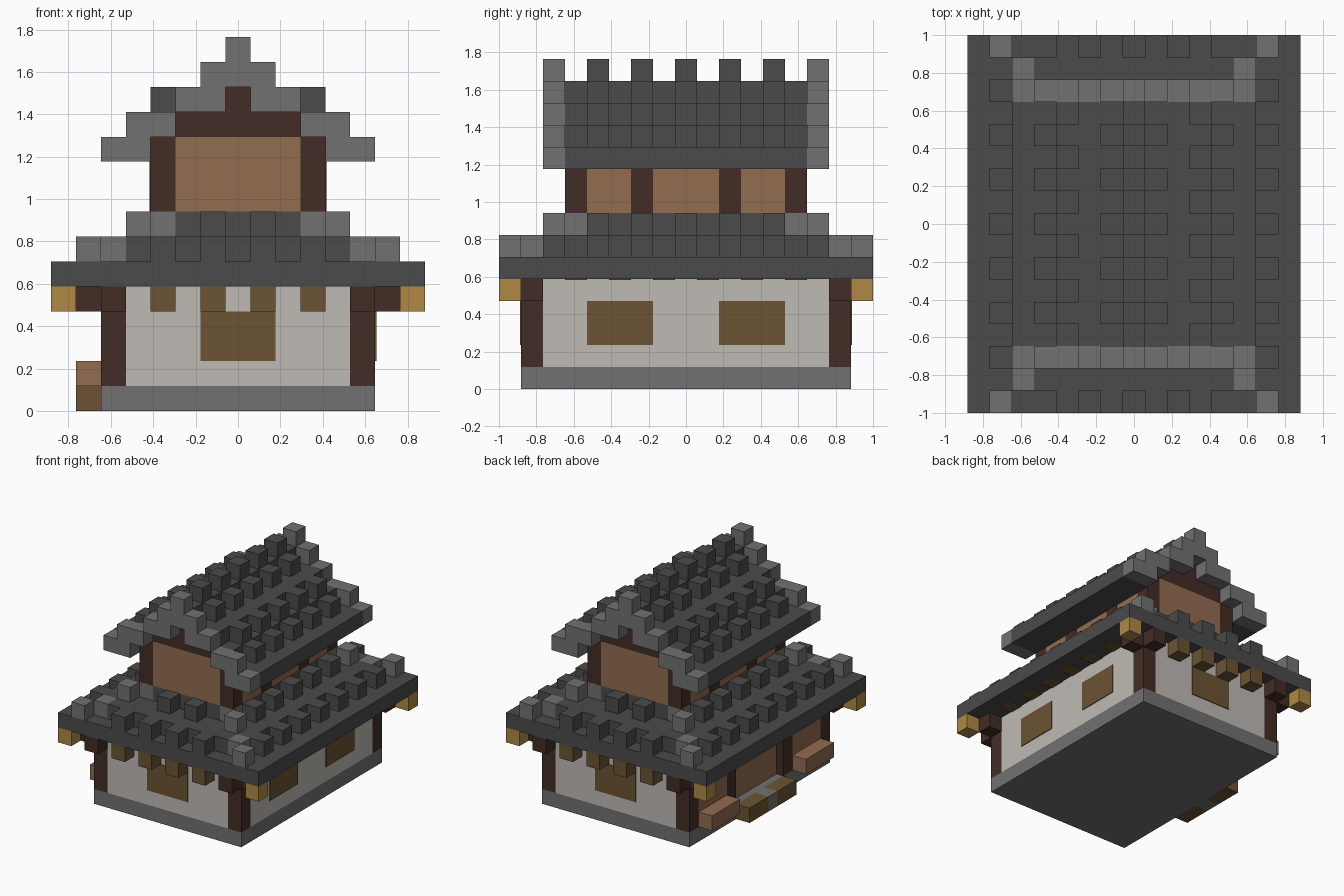
import bpy
import bmesh

cube = bpy.data.objects.get("Cube")
if cube:
    bpy.data.objects.remove(cube, do_unlink=True)

U = 2 / 17  # size of one block


def material(name, r, g, b):
    m = bpy.data.materials.new(name)
    m.use_nodes = True
    m.diffuse_color = (r, g, b, 1)
    m.node_tree.nodes["Principled BSDF"].inputs["Base Color"].default_value = (r, g, b, 1)
    return m


STONE = material("stone grey", 0.165, 0.165, 0.165)
TILE = material("dark roof tile", 0.07, 0.07, 0.07)
TIMBER = material("dark timber", 0.055, 0.026, 0.018)
PLANK = material("light brown plank", 0.29, 0.15, 0.08)
OAK = material("olive brown wood", 0.147, 0.087, 0.033)
GOLD = material("gold", 0.43, 0.25, 0.06)
PLASTER = material("white plaster", 0.52, 0.49, 0.46)


def part(name, mat, boxes):
    """One object from boxes (x0, x1, y0, y1, z0, z1) measured in blocks."""
    bm = bmesh.new()
    for x0, x1, y0, y1, z0, z1 in boxes:
        made = bmesh.ops.create_cube(bm, size=1)
        for v in made["verts"]:
            v.co.x = (x1 if v.co.x > 0 else x0) * U
            v.co.y = (y1 if v.co.y > 0 else y0) * U
            v.co.z = (z1 if v.co.z > 0 else z0) * U
    mesh = bpy.data.meshes.new(name)
    bm.to_mesh(mesh)
    bm.free()
    mesh.materials.append(mat)
    obj = bpy.data.objects.new(name, mesh)
    bpy.context.collection.objects.link(obj)
    return obj


def block(x, y, z, h=1):
    return (x - .5, x + .5, y - .5, y + .5, z, z + h)


def slab(hx, hy, z, h=1):
    return (-hx, hx, -hy, hy, z, z + h)


def four(x, y, z, h=1):
    """A block mirrored to all four corners."""
    return [block(sx * x, sy * y, z, h) for sx in (-1, 1) for sy in (-1, 1)]


def both_x(x0, x1, y0, y1, z0, z1):
    return [(x0, x1, y0, y1, z0, z1), (-x1, -x0, y0, y1, z0, z1)]


def both_y(x0, x1, y0, y1, z0, z1):
    return [(x0, x1, y0, y1, z0, z1), (x0, x1, -y1, -y0, z0, z1)]


# Ground floor
part("foundation", STONE, [slab(5.5, 7.5, 0)])
part("plaster_walls", PLASTER, [slab(4.5, 7.5, 1, 4), (4.5, 5.5, -6.5, 6.5, 1, 5)])
part("corner_posts", TIMBER, four(5, 7, 1, 4))
T = 0.05
part("end_windows", OAK, both_y(-1.5, 1.5, 7.5, 7.5 + T, 2, 4))
part("side_windows", OAK, both_y(5.5, 5.5 + T, 1.5, 4.5, 2, 4))

# Shop side with benches, door and steps
part("shop_posts", TIMBER, [block(-5, y, 1, 4) for y in (-3, 3)])
part("shop_panels", PLANK, both_y(-5.5, -4.5, 3.5, 6.5, 1, 5))
part("door_panel", PLANK, [(-5, -4.5, -2.5, 2.5, 1, 5)])
part("benches", PLANK, both_y(-6.5, -5.5, 3.5, 6.5, 1, 2))
part("wooden_steps", OAK, both_y(-6.5, -5.5, .5, 2.5, 0, 1))
part("stone_step", STONE, [block(-6, 0, 0)])

# Brackets and rafters under the eaves
part("corner_brackets", TIMBER, four(6, 7, 4) + four(5, 8, 4))
part("corner_ornaments", GOLD, four(7, 8, 4))
part("rafters", OAK, four(1, 8, 4) + four(3, 8, 4))
soffit = []
for y in range(-5, 6, 2):
    soffit += both_x(5.5, 6.5, y - .5, y + .5, 5 - T, 5)
part("soffit_plates", OAK, soffit)

# Lower roof: stepped slabs, studs and diagonal hip stones
part("lower_roof", TILE, [
    slab(7.5, 8.5, 5),
    slab(5.5, 6.5, 6), *both_y(-4.5, 4.5, 6.5, 7.5, 6, 7),
    slab(3.5, 4.5, 7), *both_y(-2.5, 2.5, 4.5, 5.5, 7, 8)])
studs = four(1, 8, 6) + four(3, 8, 6) + four(1, 6, 7)
for s in (-1, 1):
    studs += [block(s * 6, y, 6) for y in range(-6, 7, 2)]
    studs += [block(s * 4, y, 7) for y in range(-4, 5, 2)]
part("lower_roof_studs", TILE, studs)
part("hip_stones", STONE,
     four(6, 8, 6) + four(5, 7, 6) + four(4, 6, 7) + four(3, 5, 7))

# Upper floor
part("upper_walls", PLANK, [slab(2.5, 5.5, 8, 3), *both_x(2.5, 3.5, -4.5, 4.5, 8, 11)])
part("upper_posts", TIMBER, four(3, 5, 8, 3))
part("upper_side_posts", TIMBER,
     [b for y in (-2, 2) for b in both_x(3.5, 3.5 + T, y - .5, y + .5, 8, 10)])
part("gable_beams", TIMBER, [slab(2.5, 5.5, 11), slab(.5, 5.5, 12)])

# Upper roof: stepped courses with rows of studs
part("upper_roof", TILE, [
    *both_x(3.5, 5.5, -5.5, 5.5, 10, 11),
    *both_x(2.5, 3.5, -5.5, 5.5, 11, 12),
    *both_x(.5, 2.5, -5.5, 5.5, 12, 13),
    slab(.5, 5.5, 13)])
studs = []
for y in range(-4, 5, 2):
    studs.append(block(0, y, 14))
    for x, z in ((4, 11), (3, 12), (1, 13)):
        studs += [block(x, y, z), block(-x, y, z)]
part("upper_roof_studs", TILE, studs)

# Stone gable edging
edge = []
for x0, x1, z in ((3.5, 5.5, 10), (2.5, 4.5, 11), (.5, 2.5, 12)):
    for sy in (-1, 1):
        y0, y1 = sorted((sy * 5.5, sy * 6.5))
        edge += both_x(x0, x1, y0, y1, z, z + 1)
edge += both_y(-1.5, 1.5, 5.5, 6.5, 13, 14) + both_y(-.5, .5, 5.5, 6.5, 14, 15)
part("gable_edging", STONE, edge)
